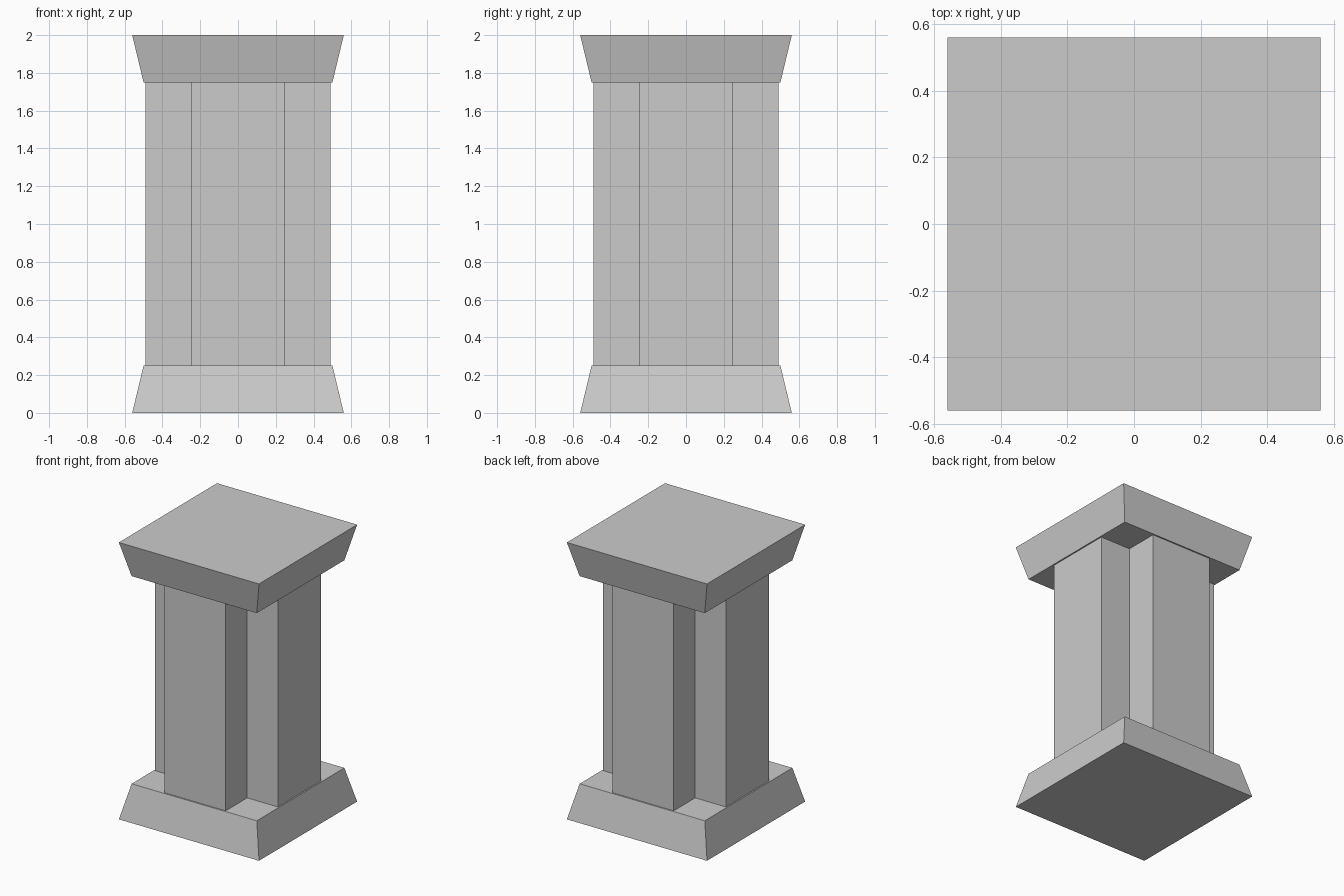
import bpy, bmesh

if "Cube" in bpy.data.objects:
    bpy.data.objects.remove(bpy.data.objects["Cube"])


def prism(name, bottom, top, z0, z1):
    """Closed solid between two matching outlines."""
    bm = bmesh.new()
    low = [bm.verts.new((x, y, z0)) for x, y in bottom]
    high = [bm.verts.new((x, y, z1)) for x, y in top]
    bm.faces.new(low[::-1])
    bm.faces.new(high)
    n = len(low)
    for i in range(n):
        j = (i + 1) % n
        bm.faces.new((low[i], low[j], high[j], high[i]))
    mesh = bpy.data.meshes.new(name)
    bm.to_mesh(mesh)
    bm.free()
    obj = bpy.data.objects.new(name, mesh)
    bpy.context.collection.objects.link(obj)
    return obj


def square(h):
    return [(-h, -h), (h, -h), (h, h), (-h, h)]


WIDE, NARROW = 0.56, 0.50   # half widths of the tapered blocks
ARM, HALF = 0.49, 0.245     # reach and half width of the cross arms

# Cross outline: one arm's corners turned through four quarters
cross = []
quarter = [(HALF, -HALF), (ARM, -HALF), (ARM, HALF)]
for _ in range(4):
    cross += quarter
    quarter = [(-y, x) for x, y in quarter]

# Tapered base, cross-shaped shaft and mirrored capital
prism("base", square(WIDE), square(NARROW), 0.0, 0.25)
prism("shaft", cross, cross, 0.25, 1.75)
prism("capital", square(NARROW), square(WIDE), 1.75, 2.0)
